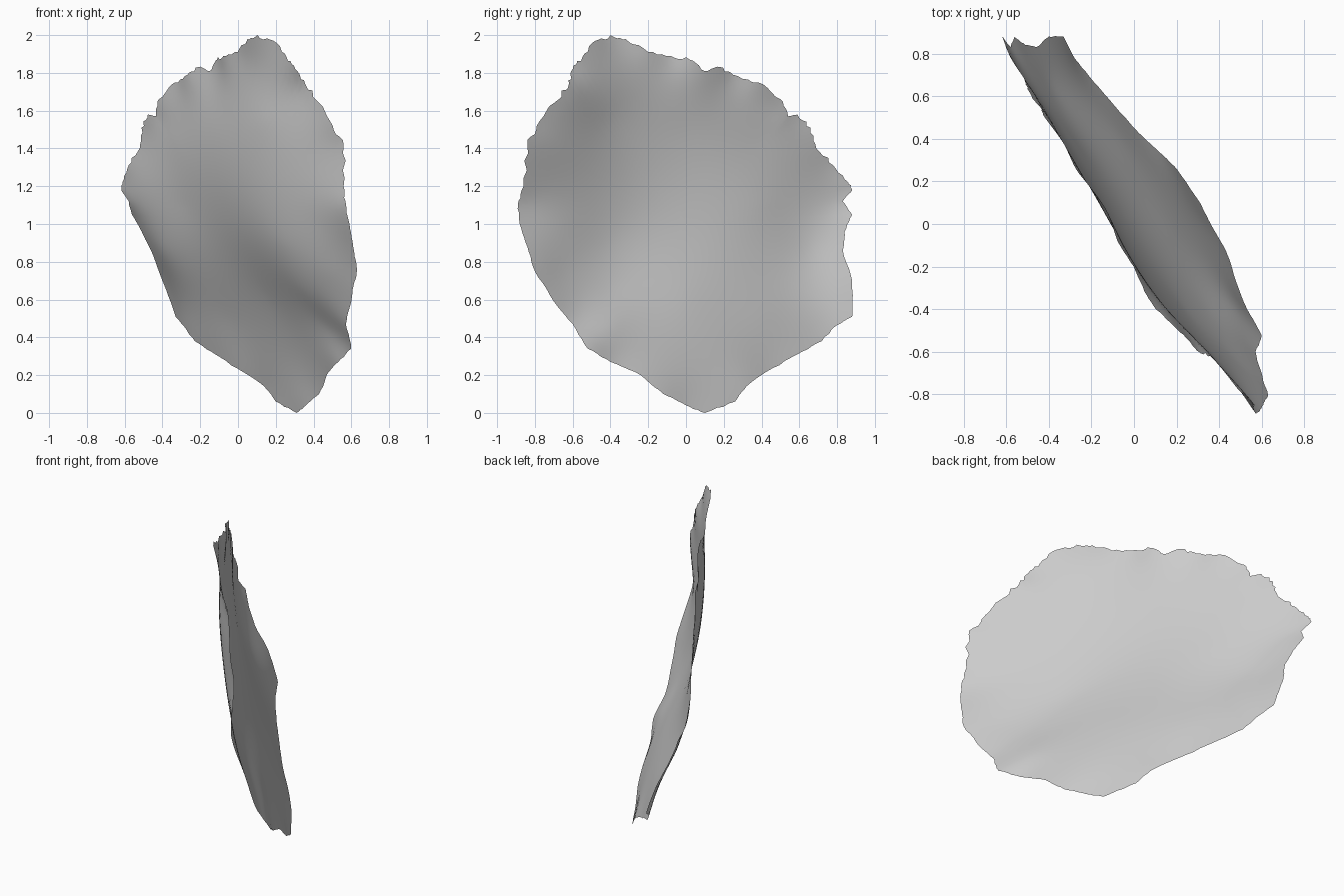
import bpy
import bmesh
import math
import random
from mathutils import Vector

random.seed(4)
SEGMENTS_PER_POINT = 5
RINGS = 22

cube = bpy.data.objects.get("Cube")
if cube:
    bpy.data.objects.remove(cube, do_unlink=True)

# Torn rim of the sheet, as x, y, z, clockwise from the crest
rim = [Vector(p) for p in (
    (.1, -.4, 2), (.05, -.32, 1.98), (0, -.2, 1.91), (-.08, -.08, 1.89),
    (-.11, .02, 1.87), (-.15, .1, 1.81), (-.21, .18, 1.83), (-.27, .25, 1.79),
    (-.33, .38, 1.75), (-.42, .5, 1.66), (-.43, .54, 1.57), (-.48, .59, 1.58),
    (-.51, .66, 1.51), (-.52, .69, 1.4), (-.58, .78, 1.31), (-.61, .86, 1.22),
    (-.62, .88, 1.18), (-.58, .83, 1.12), (-.56, .88, 1.05), (-.51, .84, .96),
    (-.46, .83, .86), (-.4, .88, .7), (-.33, .88, .51), (-.28, .78, .45),
    (-.23, .72, .38), (-.12, .59, .31), (.02, .43, .22), (.14, .32, .14),
    (.2, .26, .06), (.31, .1, 0), (.36, 0, .04), (.43, -.12, .1),
    (.47, -.24, .2), (.53, -.4, .27), (.6, -.52, .34), (.57, -.6, .47),
    (.6, -.7, .59), (.63, -.8, .75), (.61, -.84, .88), (.59, -.88, 1),
    (.57, -.89, 1.1), (.56, -.86, 1.2), (.56, -.84, 1.42), (.5, -.79, 1.52),
    (.43, -.7, 1.64), (.36, -.62, 1.74), (.3, -.6, 1.82), (.26, -.55, 1.88),
    (.19, -.48, 1.97))]

# Folds inside the sheet: upright above, leaning out lower down
folds = [Vector(p) for p in (
    (.39, -.65, 1.35), (.42, -.65, 1), (.49, -.65, .75),
    (.15, -.4, 1.55), (.18, -.4, 1.2), (.24, -.4, .9), (.35, -.4, .65), (.475, -.4, .45),
    (-.11, 0, 1.5), (-.08, 0, 1.2), (.01, 0, .9), (.16, 0, .6), (.27, 0, .35),
    (-.34, .4, 1.45), (-.29, .4, 1.1), (-.2, .4, .8), (-.06, .4, .5),
    (-.39, .65, .85))]


def kernel(a, b):
    """Thin plate weight of the distance between two points in the side plane."""
    d = math.hypot(a.y - b.y, a.z - b.z)
    return d * d * math.log(d) if d > 0 else 0


def solve(rows):
    """Gauss-Jordan elimination with pivoting on augmented rows."""
    n = len(rows)
    for i in range(n):
        p = max(range(i, n), key=lambda r: abs(rows[r][i]))
        rows[i], rows[p] = rows[p], rows[i]
        pivot = rows[i][i]
        rows[i] = [v / pivot for v in rows[i]]
        for r in range(n):
            f = rows[r][i]
            if r != i and f:
                rows[r] = [a - f * b for a, b in zip(rows[r], rows[i])]
    return [row[-1] for row in rows]


# Smooth surface through the rim and folds, giving x for any y and z
knots = rim + folds
smoothing = .002
system = []
for i, a in enumerate(knots):
    row = [kernel(a, b) + (smoothing if i == j else 0) for j, b in enumerate(knots)]
    system.append(row + [1, a.y, a.z, a.x])
for values in ([1 for k in knots], [k.y for k in knots], [k.z for k in knots]):
    system.append(values + [0] * 4)
weights = solve(system)


def depth(p):
    c, cy, cz = weights[-3:]
    return c + cy * p.y + cz * p.z + sum(w * kernel(p, k) for w, k in zip(weights, knots))


def ragged_outline(centre):
    """Subdivide the rim and tear it in and out, more in the upper half."""
    points = []
    for a, b in zip(rim, rim[1:] + rim[:1]):
        for i in range(SEGMENTS_PER_POINT):
            p = a.lerp(b, i / SEGMENTS_PER_POINT)
            if i:
                tear = .012 if p.z > 1.2 else .004
                p = centre.lerp(p, 1 + random.uniform(-tear, tear))
            p.z = max(p.z, 0)
            points.append(p)
    return points


# Sheet: concentric rings of the outline, closed at the middle
middle = Vector((0, 0, 1))
middle.x = depth(middle)
outline = ragged_outline(middle)
bm = bmesh.new()
hub = bm.verts.new(middle)
rings = []
for r in range(1, RINGS + 1):
    ring = []
    for edge in outline:
        p = middle.lerp(edge, r / RINGS)
        p.x = depth(p)
        ring.append(bm.verts.new(p))
    rings.append(ring)
count = len(outline)
for i in range(count):
    j = (i + 1) % count
    bm.faces.new((hub, rings[0][i], rings[0][j]))
    for inner, outer in zip(rings, rings[1:]):
        bm.faces.new((inner[i], outer[i], outer[j], inner[j]))
bmesh.ops.recalc_face_normals(bm, faces=bm.faces)
bm.faces.ensure_lookup_table()
if bm.faces[0].normal.x < 0:
    bmesh.ops.reverse_faces(bm, faces=bm.faces)
for face in bm.faces:
    face.smooth = True

mesh = bpy.data.meshes.new("wavy_sheet")
bm.to_mesh(mesh)
bm.free()
sheet = bpy.data.objects.new("wavy_sheet", mesh)
bpy.context.collection.objects.link(sheet)

# Plain pale grey
grey = bpy.data.materials.new("pale_grey")
grey.use_nodes = True
colour = (.6, .6, .6, 1)
grey.diffuse_color = colour
grey.node_tree.nodes["Principled BSDF"].inputs["Base Color"].default_value = colour
mesh.materials.append(grey)
